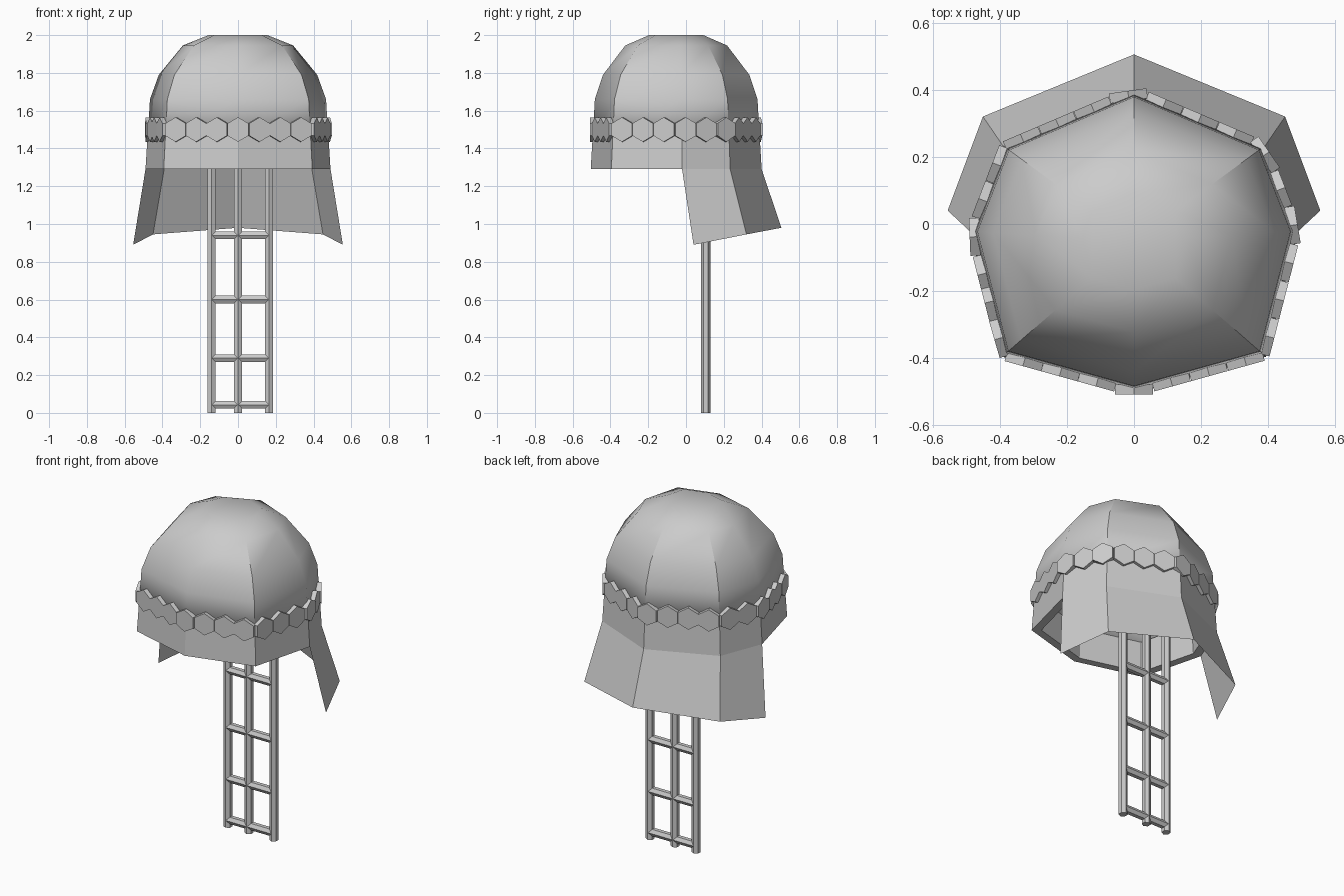
import bpy, bmesh, math
from mathutils import Vector, Matrix

if "Cube" in bpy.data.objects:
    bpy.data.objects.remove(bpy.data.objects["Cube"])

CY = -0.052  # plan centre of the helmet
# half of the eight-sided plan, front to back, relative to CY
HALF = [(0, -0.435), (0.378, -0.33), (0.471, 0.03), (0.376, 0.275), (0, 0.435)]
PLAN = HALF + [(-x, y) for x, y in HALF[3:0:-1]]


def ring(scale, z):
    return [Vector((x * scale, CY + y * scale, z)) for x, y in PLAN]


def make(name, bm, recalc=True):
    if recalc:
        bmesh.ops.recalc_face_normals(bm, faces=bm.faces)
    mesh = bpy.data.meshes.new(name)
    bm.to_mesh(mesh)
    bm.free()
    ob = bpy.data.objects.new(name, mesh)
    bpy.context.collection.objects.link(ob)
    return ob


def loft(bm, rows, closed):
    vs = [[bm.verts.new(p) for p in r] for r in rows]
    n = len(rows[0])
    for a, b in zip(vs, vs[1:]):
        for i in range(n if closed else n - 1):
            j = (i + 1) % n
            bm.faces.new((a[i], a[j], b[j], b[i]))
    return vs


# smooth helmet dome, hollow inside
bm = bmesh.new()
levels = [(1.015, 1.46), (0.99, 1.66), (0.89, 1.79), (0.62, 1.945), (0.33, 2.0)]
vs = loft(bm, [ring(s, z) for s, z in levels], True)
bm.faces.new(vs[-1])
dome = make("helmet_dome", bm, False)
solid = dome.modifiers.new("thickness", 'SOLIDIFY')
solid.thickness = 0.045
solid.offset = -1
bpy.context.view_layer.objects.active = dome
dome.select_set(True)
bpy.ops.object.shade_smooth_by_angle(angle=math.radians(36))
dome.select_set(False)

# flat-sided skirt below the band, with a broad underside rim and inner wall
bm = bmesh.new()
loft(bm, [ring(0.91, 1.47), ring(0.935, 1.29), ring(1.04, 1.29), ring(1.016, 1.47)], True)
make("helmet_skirt", bm, False)

# flared neck guard hanging from the back half
bm = bmesh.new()
top = ring(1.04, 1.29)[2:7]
low = [(0.555, 0.04, 0.89), (0.45, 0.32, 0.945), (0, 0.505, 0.98)]
low += [(-x, y, z) for x, y, z in low[1::-1]]
loft(bm, [low, top], False)
make("neck_guard", bm, False)

# band of hexagonal plates following the dome outline
path = ring(1.022, 1.5)
lengths = [(path[(i + 1) % 8] - path[i]).length for i in range(8)]
total = sum(lengths)


def along(s):
    s %= total
    for i, l in enumerate(lengths):
        if s <= l:
            return path[i].lerp(path[(i + 1) % 8], s / l)
        s -= l
    return path[0]


bm = bmesh.new()
COUNT = 26
UP = Vector((0, 0, 1))
for k in range(COUNT):
    # plates run slightly loose around the back, then close up at the front
    s = k * total / COUNT * (1.012 if k < 21 else 1.0)
    a, b = along(s - 0.054), along(s + 0.054)
    t = (b - a).normalized()
    out = t.cross(UP)
    rot = Matrix((t, UP, out)).transposed().to_4x4()
    centre = ((a + b) / 2 + along(s)) / 2 + out * 0.003
    bmesh.ops.create_cone(
        bm, cap_ends=True, segments=6, radius1=0.065, radius2=0.065, depth=0.03,
        matrix=Matrix.Translation(centre) @ rot)
make("plate_band", bm)


# ladder-like lattice stand, each bar six-sided with a ridge to the front
def bar(name, p, q, r):
    p, q = Vector(p), Vector(q)
    d = (q - p).normalized()
    front = Vector((0, -1, 0))
    rot = Matrix((front.cross(d), front, d)).transposed().to_4x4()
    bm = bmesh.new()
    bmesh.ops.create_cone(bm, cap_ends=True, segments=6, radius1=r, radius2=r,
                          depth=(q - p).length,
                          matrix=Matrix.Translation((p + q) / 2) @ rot)
    make(name, bm)


for x in (-0.14, 0, 0.165):
    bar("stand_post", (x, 0.104, 0), (x, 0.104, 1.4), 0.0245)
for z in (0.043, 0.29, 0.6, 0.94):
    bar("stand_rung", (-0.14, 0.104, z), (0.165, 0.104, z), 0.0235)
